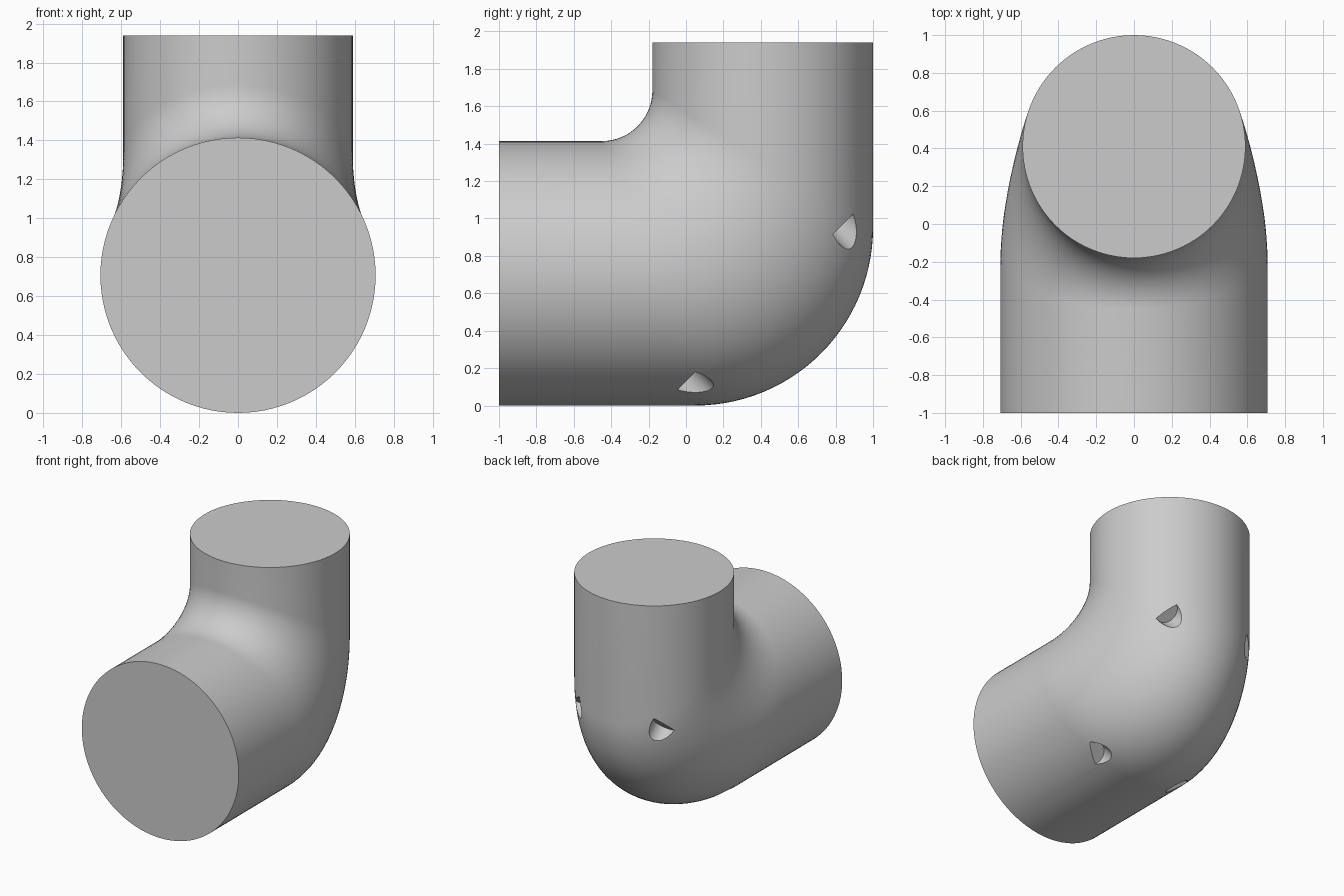
import bpy
import bmesh
from math import sin, cos, pi, radians, sqrt
from mathutils import Vector, Matrix

if "Cube" in bpy.data.objects:
    bpy.data.objects.remove(bpy.data.objects["Cube"], do_unlink=True)

SEGMENTS = 96
BEND_STEPS = 28
WIDE, NARROW = 0.707, 0.59      # radii of the horizontal and upright pipes
TOP = 1.94

grey = bpy.data.materials.new("plain grey")
grey.use_nodes = True
grey.diffuse_color = (0.6, 0.6, 0.6, 1)
grey.node_tree.nodes["Principled BSDF"].inputs["Base Color"].default_value = (0.6, 0.6, 0.6, 1)


def make_object(name, bm):
    bmesh.ops.recalc_face_normals(bm, faces=bm.faces)
    mesh = bpy.data.meshes.new(name)
    bm.to_mesh(mesh)
    bm.free()
    mesh.materials.append(grey)
    obj = bpy.data.objects.new(name, mesh)
    bpy.context.collection.objects.link(obj)
    return obj


def arc_point(y, z, radius, angle):
    """Point on a quarter bend that starts along +y and ends along +z."""
    return Vector((0, y + radius * sin(angle), z - radius * cos(angle)))


def ring(bm, inner, outer, width):
    """Elliptical section spanning the inner and outer bend lines."""
    centre, half = (inner + outer) / 2, (inner - outer) / 2
    return [bm.verts.new(centre + half * cos(a) + Vector((width * sin(a), 0, 0)))
            for a in (2 * pi * i / SEGMENTS for i in range(SEGMENTS))]


# Elbow: straight horizontal end, narrowing bend, straight upright end
bm = bmesh.new()
rings = [ring(bm, Vector((0, -1, 2 * WIDE)), Vector((0, -1, 0)), WIDE)]
for step in range(BEND_STEPS + 1):
    t = step / BEND_STEPS
    ease = t * t * (3 - 2 * t)
    inner = arc_point(-0.45, 2 * WIDE + 0.27, 0.27, t * pi / 2)
    outer = arc_point(0.05, 0.95, 0.95, t * pi / 2)
    rings.append(ring(bm, inner, outer, WIDE + (NARROW - WIDE) * ease))
rings.append(ring(bm, Vector((0, 1 - 2 * NARROW, TOP)), Vector((0, 1, TOP)), NARROW))
for a, b in zip(rings, rings[1:]):
    for i in range(SEGMENTS):
        j = (i + 1) % SEGMENTS
        bm.faces.new((a[i], a[j], b[j], b[i]))
bm.faces.new(rings[0])
bm.faces.new(rings[-1])
elbow = make_object("pipe_elbow", bm)

# Four flat-bottomed drill pockets, square to the diagonal of the bend
drill = Vector((0, 1, -1)).normalized()
along = Vector((0, 1, 1)).normalized()
turn = drill.to_track_quat('Z', 'Y').to_matrix().to_4x4()
bm = bmesh.new()
for side in (-1, 1):
    for offset in (0.095, 1.285):
        floor = along * offset + drill * (-0.13 / sqrt(2)) + Vector((0.4 * side, 0, 0))
        place = Matrix.Translation(floor + drill * 0.5) @ turn
        bmesh.ops.create_cone(bm, cap_ends=True, segments=40, radius1=0.095,
                              radius2=0.095, depth=1, matrix=place)
cutter = make_object("pocket_cutter", bm)
cutter.hide_render = True

cut = elbow.modifiers.new("pockets", 'BOOLEAN')
cut.operation = 'DIFFERENCE'
cut.solver = 'EXACT'
cut.object = cutter

bpy.ops.object.select_all(action='DESELECT')
elbow.select_set(True)
bpy.context.view_layer.objects.active = elbow
bpy.ops.object.modifier_apply(modifier=cut.name)
bpy.data.objects.remove(cutter, do_unlink=True)
bpy.ops.object.shade_smooth_by_angle(angle=radians(30))
